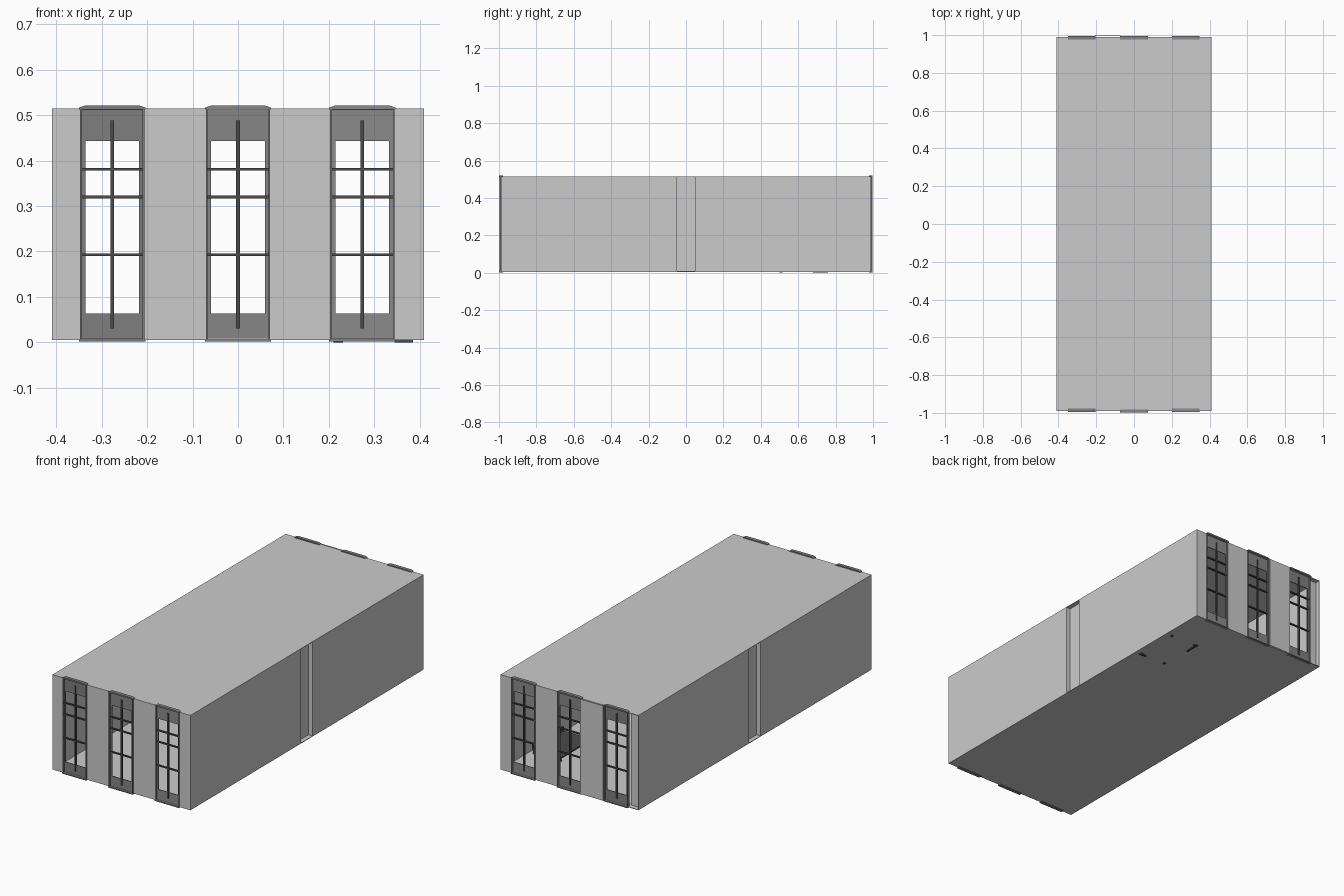
import bpy, bmesh
from mathutils import Vector

if "Cube" in bpy.data.objects:
    bpy.data.objects.remove(bpy.data.objects["Cube"])

W, L, Z0, Z1 = 0.41, 0.99, 0.005, 0.515
T = 0.003                       # sheet thickness of the shell
WINDOWS = [("left", -0.277, 0.210), ("middle", 0.0, 0.240), ("right", 0.274, 0.260)]
HALF = 0.071                    # half width of a window bay


def boxes(name, parts, mat=None):
    """One object out of (min corner, max corner) boxes."""
    bm = bmesh.new()
    for lo, hi in parts:
        lo, hi = Vector(lo), Vector(hi)
        verts = bmesh.ops.create_cube(bm, size=1)["verts"]
        for v in verts:
            v.co = Vector([(lo[i] + hi[i]) / 2 + v.co[i] * abs(hi[i] - lo[i]) for i in range(3)])
    me = bpy.data.meshes.new(name)
    bm.to_mesh(me)
    bm.free()
    ob = bpy.data.objects.new(name, me)
    bpy.context.collection.objects.link(ob)
    if mat:
        me.materials.append(mat)
    return ob


def prism(name, profile, y0, y1, mat):
    """Extrude an x-z outline along y."""
    bm = bmesh.new()
    face = bm.faces.new([bm.verts.new((x, y0, z)) for x, z in profile])
    ext = bmesh.ops.extrude_face_region(bm, geom=[face])
    for v in ext["geom"]:
        if isinstance(v, bmesh.types.BMVert):
            v.co.y = y1
    bmesh.ops.recalc_face_normals(bm, faces=bm.faces)
    me = bpy.data.meshes.new(name)
    bm.to_mesh(me)
    bm.free()
    me.materials.append(mat)
    bpy.context.collection.objects.link(bpy.data.objects.new(name, me))


def paint(name, shade):
    m = bpy.data.materials.new(name)
    m.diffuse_color = (shade, shade, shade, 1)
    m.use_nodes = True
    m.node_tree.nodes["Principled BSDF"].inputs["Base Color"].default_value = m.diffuse_color
    return m


bar_mat = paint("dark_bars", 0.07)

# floor and ceiling
boxes("floor", [((-W, -L, Z0), (W, L, Z0 + T))])
boxes("ceiling", [((-W, -L, Z1 - T), (W, L, Z1))])

# side walls with a shallow full-height niche halfway along
for side, s in (("left", -1), ("right", 1)):
    a, b, n, d = s * W, s * (W - T), 0.05, 0.024
    parts = [((a, -L, Z0), (b, -n, Z1)), ((a, n, Z0), (b, L, Z1)),
             ((s * (W - d), -n, Z0), (s * (W - d - T), n, Z1))]
    for e in (-n, n):
        parts.append(((a, e - T / 2, Z0), (s * (W - d - T), e + T / 2, Z1)))
    boxes(side + "_side_wall", parts)

# end walls: wall panels between the window bays
edges = [-W] + [x + o for _, x, _ in WINDOWS for o in (-HALF, HALF)] + [W]
for end, s in (("front", -1), ("back", 1)):
    for i in range(0, len(edges), 2):
        y = L
        if s > 0 and i == 0:
            y = L - 0.025       # recessed corner panel
        if s > 0 and i == 2:
            y = L + 0.008       # slightly proud panel
        boxes(f"{end}_wall_panel_{i // 2}",
              [((edges[i], s * y, Z0), (edges[i + 1], s * (y - T), Z1))])

# windows
for end, s in (("front", -1), ("back", 1)):
    for wname, x, shade in WINDOWS:
        mat = paint(f"{end}_{wname}_frame_grey", shade)
        name = f"{end}_{wname}_window"
        y = L + (0.003 if s < 0 and wname == "middle" else 0)
        inner, o = 0.059, HALF
        yp0, yp1 = s * (y - 0.010), s * (y - 0.006)
        # plate around the opening, and the jambs either side
        parts = [((x - o, yp0, Z0), (x + o, yp1, 0.063)),
                 ((x - o, yp0, 0.443), (x + o, yp1, 0.516))]
        for k in (-1, 1):
            parts.append(((x + k * inner, yp0, 0.063), (x + k * o, yp1, 0.443)))
            parts.append(((x + k * (o - 0.004), s * (y - 0.012), 0.002),
                          (x + k * o, s * (y + 0.004), 0.516)))
        boxes(name + "_frame", parts, mat)
        # chamfered head and flat sill
        prism(name + "_head", [(x - o - 0.002, 0.513), (x + o + 0.002, 0.513),
                               (x + o + 0.002, 0.517), (x + o - 0.010, 0.521),
                               (x - o + 0.010, 0.521), (x - o - 0.002, 0.517)],
              s * (y - 0.012), s * (y + 0.006), mat)
        boxes(name + "_sill", [((x - o - 0.002, s * (y - 0.012), 0.002),
                                (x + o + 0.002, s * (y + 0.006), 0.006))], mat)
        # glazing bars
        ya, yb = s * (y - 0.011), s * (y - 0.001)
        bars = [((x - 0.004, ya, 0.03), (x + 0.004, yb, 0.488))]
        for z in (0.193, 0.32, 0.381):
            bars.append(((x - 0.067, ya, z - 0.003), (x + 0.067, yb, z + 0.003)))
        boxes(name + "_bars", bars, bar_mat)

# low seating in the back right corner
legs = [((px - 0.006, py - 0.006, 0.0), (px + 0.006, py + 0.006, 0.03))
        for px in (0.225, 0.375) for py in (0.51, 0.75)]
boxes("low_bench_legs", legs, bar_mat)
boxes("low_bench_seat", [((0.21, 0.50, 0.028), (0.385, 0.76, 0.036))], bar_mat)
boxes("low_bench_back", [((0.375, 0.50, 0.036), (0.385, 0.76, 0.058))], bar_mat)
boxes("low_bench_runners", [((0.345, 0.50, 0.0), (0.385, 0.51, 0.008)),
                            ((0.21, 0.68, 0.0), (0.22, 0.76, 0.008))], bar_mat)

# drop the lowest point exactly onto the ground
bpy.context.view_layer.update()
